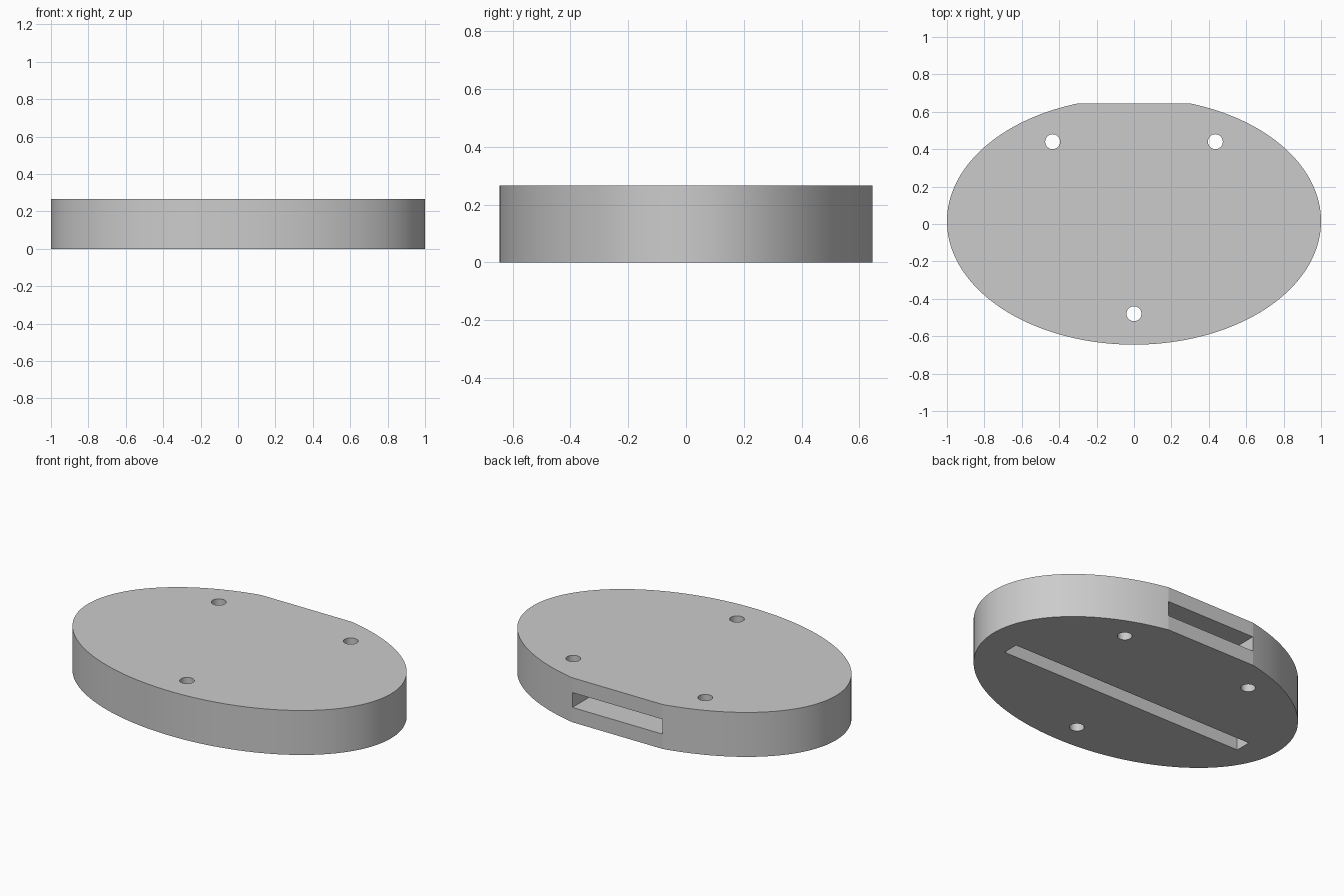
import bpy
import bmesh
import math

if "Cube" in bpy.data.objects:
    bpy.data.objects.remove(bpy.data.objects["Cube"], do_unlink=True)

HEIGHT = 0.265
RADIUS_Y, CENTRE_Y, FLAT_Y = 0.66, 0.015, 0.645
SLOT_Y = (-0.11, -0.013)
THIRD = HEIGHT / 3

grey = bpy.data.materials.new("plain grey")
grey.use_nodes = True
colour = (0.6, 0.6, 0.6, 1)
grey.diffuse_color = colour
grey.node_tree.nodes["Principled BSDF"].inputs["Base Color"].default_value = colour


def prism(name, outline, z0, z1):
    """Extrude a closed outline from z0 to z1."""
    bm = bmesh.new()
    face = bm.faces.new([bm.verts.new((x, y, z0)) for x, y in outline])
    top = bmesh.ops.extrude_face_region(bm, geom=[face])["geom"]
    bmesh.ops.translate(bm, vec=(0, 0, z1 - z0),
                        verts=[v for v in top if isinstance(v, bmesh.types.BMVert)])
    bmesh.ops.recalc_face_normals(bm, faces=bm.faces)
    mesh = bpy.data.meshes.new(name)
    bm.to_mesh(mesh)
    bm.free()
    mesh.materials.append(grey)
    obj = bpy.data.objects.new(name, mesh)
    bpy.context.collection.objects.link(obj)
    return obj


def ellipse(cx, cy, rx, ry, count):
    angles = [math.tau * i / count for i in range(count)]
    return [(cx + rx * math.cos(a), cy + ry * math.sin(a)) for a in angles]


def rectangle(half_x, y0, y1):
    return [(-half_x, y0), (half_x, y0), (half_x, y1), (-half_x, y1)]


# Oval body, with a flat cut across the back
flat_x = math.sqrt(1 - ((FLAT_Y - CENTRE_Y) / RADIUS_Y) ** 2)
outline = [p for p in ellipse(0, CENTRE_Y, 1, RADIUS_Y, 160) if p[1] < FLAT_Y - 0.002]
split = next(i for i, p in enumerate(outline) if p[0] < 0)
outline[split:split] = [(flat_x, FLAT_Y), (-flat_x, FLAT_Y)]
body = prism("oval_base", outline, 0, HEIGHT)

# Screw holes, long underside slot, and back pocket leading to it
cutters = [prism("screw_hole_cutter", ellipse(x, y, 0.04, 0.04, 32), -0.1, HEIGHT + 0.1)
           for x, y in [(-0.435, 0.44), (0.435, 0.44), (0, -0.48)]]
cutters.append(prism("slot_cutter", rectangle(0.82, *SLOT_Y), -0.1, 2 * THIRD))
cutters.append(prism("pocket_cutter", rectangle(flat_x - 0.001, SLOT_Y[0], 0.8),
                     THIRD, 2 * THIRD))

bpy.context.view_layer.objects.active = body
for cutter in cutters:
    cutter.hide_render = True
    cut = body.modifiers.new("cut", "BOOLEAN")
    cut.operation = "DIFFERENCE"
    cut.solver = "EXACT"
    cut.object = cutter
    bpy.ops.object.modifier_apply(modifier=cut.name)
    bpy.data.objects.remove(cutter, do_unlink=True)

# Smooth the curved walls and keep the rims sharp
bpy.ops.object.select_all(action="DESELECT")
body.select_set(True)
bpy.ops.object.shade_smooth_by_angle(angle=math.radians(25))
# The flat meets the oval at a shallow angle, so keep those corners sharp too
for edge in body.data.edges:
    a, b = (body.data.vertices[i].co for i in edge.vertices)
    if min(a.y, b.y) > FLAT_Y - 0.001 and abs(a.x - b.x) < 0.01:
        edge.use_edge_sharp = True
